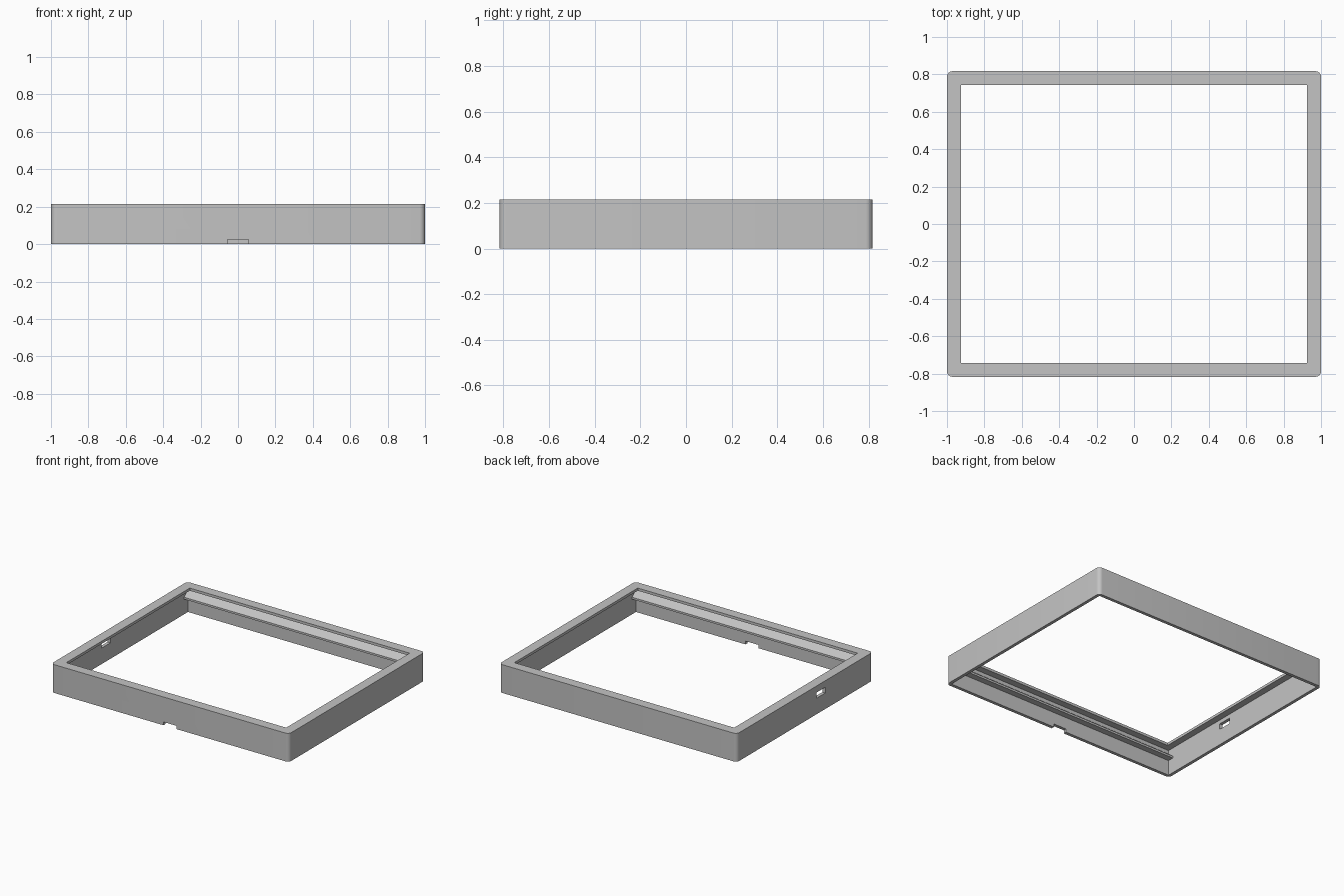
import bpy
import bmesh

if "Cube" in bpy.data.objects:
    bpy.data.objects.remove(bpy.data.objects["Cube"], do_unlink=True)

# Overall sizes
HALF_X, HALF_Y, HEIGHT = 1.0, 0.817, 0.215
WALL, LIP, LIP_THICK, RADIUS = 0.024, 0.075, 0.02, 0.03
IN_X, IN_Y = HALF_X - WALL, HALF_Y - WALL

grey = bpy.data.materials.new("plain_grey")
grey.use_nodes = True
grey.diffuse_color = (0.55, 0.55, 0.55, 1)
grey.node_tree.nodes["Principled BSDF"].inputs["Base Color"].default_value = (0.55, 0.55, 0.55, 1)


def make_object(name, bm):
    bmesh.ops.recalc_face_normals(bm, faces=bm.faces)
    mesh = bpy.data.meshes.new(name)
    bm.to_mesh(mesh)
    bm.free()
    mesh.materials.append(grey)
    obj = bpy.data.objects.new(name, mesh)
    bpy.context.collection.objects.link(obj)
    return obj


def box(name, low, high, radius=0):
    bm = bmesh.new()
    bmesh.ops.create_cube(bm, size=1)
    for v in bm.verts:
        v.co = [lo + (c + 0.5) * (hi - lo) for c, lo, hi in zip(v.co, low, high)]
    if radius:
        upright = [e for e in bm.edges
                   if abs(e.verts[0].co.z - e.verts[1].co.z) > 0.01]
        bmesh.ops.bevel(bm, geom=upright, offset=radius, segments=6,
                        profile=0.5, affect='EDGES')
    return make_object(name, bm)


def cut(target, cutter):
    mod = target.modifiers.new(cutter.name, 'BOOLEAN')
    mod.operation = 'DIFFERENCE'
    mod.solver = 'EXACT'
    mod.object = cutter
    bpy.context.view_layer.objects.active = target
    bpy.ops.object.modifier_apply(modifier=mod.name)
    bpy.data.objects.remove(cutter, do_unlink=True)


# Frame: thin upright walls with an inward lip along the top
frame = box("frame", (-HALF_X, -HALF_Y, 0), (HALF_X, HALF_Y, HEIGHT), RADIUS)
cut(frame, box("cavity_cutter", (-IN_X, -IN_Y, -0.1),
               (IN_X, IN_Y, HEIGHT - LIP_THICK)))
cut(frame, box("opening_cutter", (LIP - HALF_X, LIP - HALF_Y, 0.1),
               (HALF_X - LIP, HALF_Y - LIP, 0.4)))

# Notch under the front wall, and a slot through the side wall
cut(frame, box("notch_cutter", (-0.055, -0.9, -0.1), (0.055, -0.7, 0.025)))
cut(frame, box("slot_cutter", (-1.1, -0.245, 0.122), (-0.95, -0.14, 0.165)))

# Sloped rails inside the front and back walls
for name, side in (("front_rail", -1), ("back_rail", 1)):
    profile = [(IN_Y + 0.005, 0.172), (HALF_Y - LIP + 0.004, 0.13),
               (HALF_Y - LIP + 0.004, 0.115), (IN_Y + 0.005, 0.115)]
    bm = bmesh.new()
    face = bm.faces.new([bm.verts.new((-IN_X, side * y, z)) for y, z in profile])
    swept = bmesh.ops.extrude_face_region(bm, geom=[face])["geom"]
    bmesh.ops.translate(bm, vec=(2 * IN_X, 0, 0),
                        verts=[v for v in swept if isinstance(v, bmesh.types.BMVert)])
    make_object(name, bm)

# Smooth only the rounded corners
bpy.ops.object.select_all(action='DESELECT')
frame.select_set(True)
bpy.context.view_layer.objects.active = frame
bpy.ops.object.shade_smooth_by_angle(angle=0.6)
